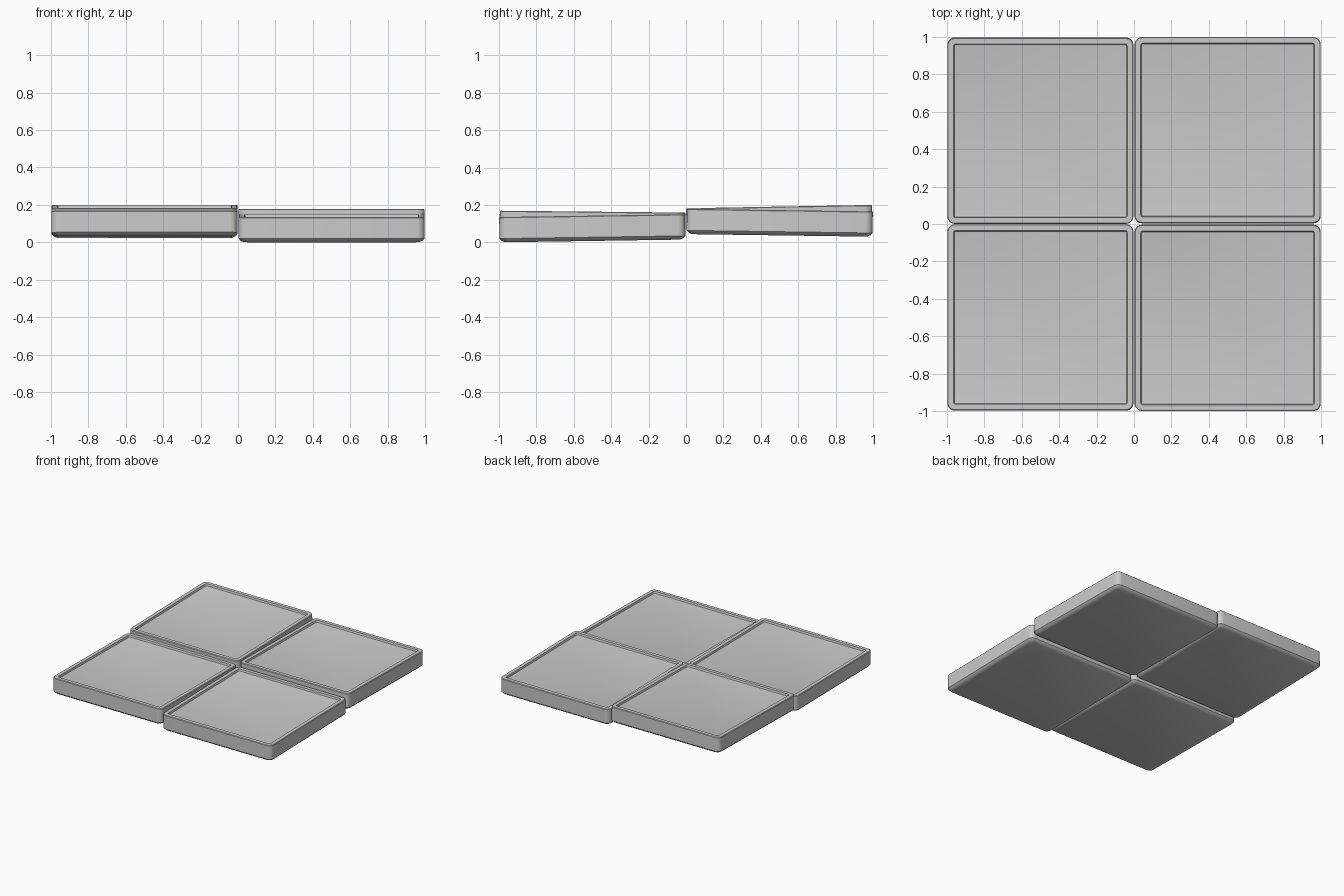
import bpy, bmesh, math

if "Cube" in bpy.data.objects:
    bpy.data.objects.remove(bpy.data.objects["Cube"])

T = 0.135          # tile thickness
HALF = 0.497       # half width of a tile


def rounded_square(half, r, z, n=5):
    """Points of a rounded square, counter-clockwise."""
    pts = []
    for k in range(4):
        a0 = k * math.pi / 2
        sx, sy = [(1, 1), (-1, 1), (-1, -1), (1, -1)][k]
        for i in range(n + 1):
            a = a0 + i / n * math.pi / 2
            pts.append((sx * (half - r) + r * math.cos(a),
                        sy * (half - r) + r * math.sin(a), z))
    return pts


# Profile of a tile: inset, corner radius, height
PROFILE = [
    (0.030, 0.025, 0.000),   # bevelled underside
    (0.012, 0.035, 0.007),
    (0.000, 0.040, 0.020),   # side wall
    (0.000, 0.040, T - 0.004),
    (0.004, 0.036, T),       # flat rim
    (0.033, 0.010, T),
    (0.037, 0.008, T - 0.015),  # recessed tray floor
    (0.044, 0.006, T - 0.017),
]


def tile(name, x, y, z, slope):
    bm = bmesh.new()
    rings = [[bm.verts.new(p) for p in rounded_square(HALF - i, r, h)]
             for i, r, h in PROFILE]
    for lo, hi in zip(rings, rings[1:]):
        for i in range(len(lo)):
            j = (i + 1) % len(lo)
            bm.faces.new((lo[i], lo[j], hi[j], hi[i]))
    bm.faces.new(list(reversed(rings[0])))
    bm.faces.new(rings[-1])
    me = bpy.data.meshes.new(name)
    bm.to_mesh(me)
    bm.free()
    ob = bpy.data.objects.new(name, me)
    bpy.context.collection.objects.link(ob)
    ob.location = (x, y, z)
    ob.rotation_euler = (math.atan(slope), 0, 0)
    bpy.ops.object.select_all(action='DESELECT')
    ob.select_set(True)
    bpy.context.view_layer.objects.active = ob
    bpy.ops.object.shade_smooth_by_angle(angle=math.radians(32))


# Four slightly uneven floor tiles
tile("front_right_tile", 0.5, -0.5, 0.0075, 0.015)
tile("front_left_tile", -0.5, -0.5, 0.029, -0.010)
tile("back_right_tile", 0.5, 0.5, 0.037, -0.014)
tile("back_left_tile", -0.5, 0.5, 0.056, 0.018)
